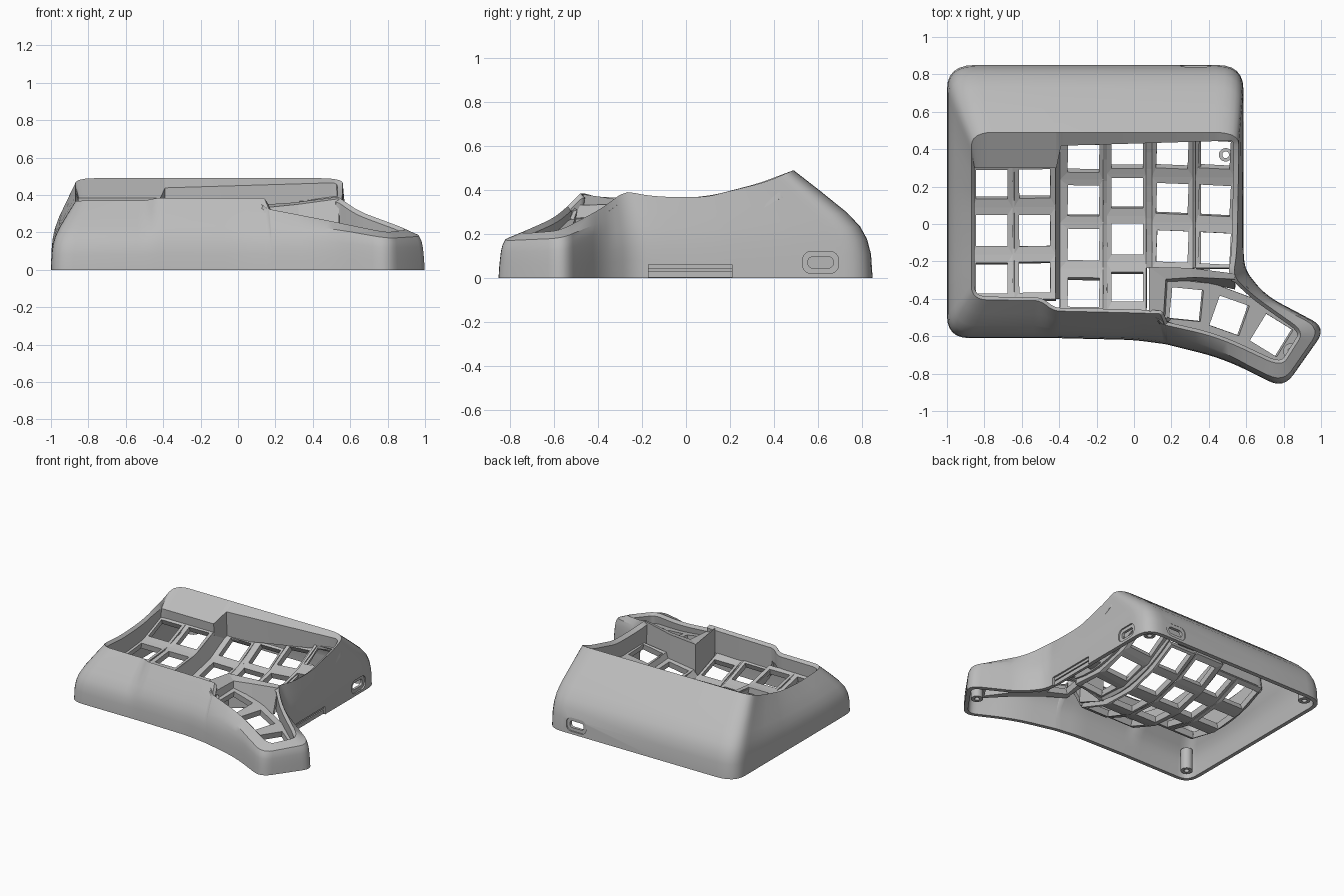
import bpy, bmesh, math
from mathutils import Vector, Matrix

if "Cube" in bpy.data.objects:
    bpy.data.objects.remove(bpy.data.objects["Cube"])

grey = bpy.data.materials.new("case_grey")
grey.use_nodes = True
grey.diffuse_color = (0.5, 0.5, 0.5, 1)
grey.node_tree.nodes["Principled BSDF"].inputs["Base Color"].default_value = (0.5, 0.5, 0.5, 1)


def finish(bm, name):
    mesh = bpy.data.meshes.new(name)
    bm.to_mesh(mesh)
    bm.free()
    mesh.materials.append(grey)
    obj = bpy.data.objects.new(name, mesh)
    bpy.context.collection.objects.link(obj)
    return obj


def activate(obj):
    bpy.ops.object.select_all(action='DESELECT')
    obj.select_set(True)
    bpy.context.view_layer.objects.active = obj


def thicken(obj, thickness):
    mod = obj.modifiers.new("thickness", 'SOLIDIFY')
    mod.thickness = thickness
    mod.offset = -1
    activate(obj)
    bpy.ops.object.modifier_apply(modifier=mod.name)


def smooth(obj, degrees):
    activate(obj)
    bpy.ops.object.shade_smooth_by_angle(angle=math.radians(degrees))


def loft(bm, rows, closed=False):
    rows = [[bm.verts.new(p) for p in row] for row in rows]
    for low, high in zip(rows, rows[1:]):
        for i in range(0 if closed else 1, len(low)):
            bm.faces.new((low[i - 1], low[i], high[i], high[i - 1]))


# Key columns: left, right, front, back, depth, key x, key centres, tilt
columns = [
    (-.86, -.65, -.4, .32, .06, -.76, (-.29, -.035, .21), 0),
    (-.64, -.42, -.4, .32, .06, -.53, (-.285, -.035, .215), .01),
    (-.395, -.165, -.465, .46, .15, -.27, (-.365, -.11, .125, .35), -.01),
    (-.145, .065, -.465, .46, .16, -.035, (-.335, -.08, .165, .37), 0),
    (.095, .315, -.235, .47, .12, .205, (-.12, .135, .37), -.04),
    (.33, .54, -.235, .47, .08, .43, (-.13, .125, .37), -.05),
]


# Heights of the curved main key plate and the sloping thumb plate
def main_height(x, y):
    depth = [c[4] for c in columns if c[0] <= max(x, columns[0][0])][-1]
    if x < -0.41:
        return 0.27 + 0.65 * (y + 0.05) ** 2 + 0.08 * y - depth
    return 0.25 + 0.65 * y * y + 0.08 * y + 0.12 * max(0, x - 0.07) - depth


def thumb_height(x, y):
    return 0.27 - 0.2 * (x - 0.2) + 0.1 * (y + 0.45)


# Outline stations: base x, base y, rim x, rim y, rim z, corner radius
stations = [
    (-1, .85, -.87, .49, .49, .15),
    (-1, .58, -.87, .33, .43, .1),
    (-1, .1, -.87, .1, .37, .15),
    (-1, -.2, -.87, -.15, .355, .1),
    (-1, -.61, -.87, -.405, .37, .12),
    (-.5, -.61, -.5, -.41, .37, .04),
    (-.42, -.61, -.43, -.465, .385, .035),
    (0, -.62, 0, -.475, .385, .07),
    (.15, -.64, .14, -.48, .385, .005),
    (.18, -.645, .165, -.54, .325, .005),
    (.48, -.72, .45, -.605, .27, .14),
    (.8, -.88, .79, -.765, .2, .09),
    (1.03, -.555, .91, -.575, .215, .09),
    (.7, -.38, .64, -.385, .315, .09),
    (.59, -.24, .53, -.28, .395, .06),
    (.585, -.08, .55, -.15, .37, .07),
    (.585, .1, .555, .08, .365, .09),
    (.585, .58, .56, .36, .435, .1),
    (.585, .85, .56, .49, .49, .14),
    (-.385, .85, -.385, .49, .49, .005),
    (-.42, .85, -.42, .49, .49, .005),
]


def rounded(points, steps=7):
    out = []
    for i, p in enumerate(points):
        prev, nxt = points[i - 1], points[(i + 1) % len(points)]
        ends = []
        for q in (prev, nxt):
            t = min(0.48, p[5] / math.dist(p[:2], q[:2]))
            ends.append([a + (b - a) * t for a, b in zip(p[:5], q[:5])])
        for k in range(steps):
            t = k / (steps - 1)
            out.append([(1 - t) ** 2 * a + 2 * t * (1 - t) * m + t * t * b
                        for a, m, b in zip(ends[0], p[:5], ends[1])])
    return out


# Hollow case: outer wall, rim, sloping lip and well wall down to the plates
outline = rounded(stations)
soft = [(0, 0), (.02, .22), (.07, .36), (.16, .48), (.33, .61), (.65, .8), (1, 1)]
boxy = [(0, 0), (.03, .25), (.06, .42), (.1, .58), (.16, .72), (.28, .84), (1, 1)]
loops = []
for (fa, ha), (fb, hb) in zip(soft, boxy):
    loop = []
    for ox, oy, rx, ry, rz in outline:
        w = min(1, max(0, (0.34 - rz) / 0.1))
        f, h = fa + (fb - fa) * w, ha + (hb - ha) * w
        loop.append((ox + (rx - ox) * f, oy + (ry - oy) * f, rz * h))
    loops.append(loop)

lip, well = [], []
for i, (ox, oy, rx, ry, rz) in enumerate(outline):
    a, b = outline[i - 1], outline[(i + 1) % len(outline)]
    along = Vector((b[2] - a[2], b[3] - a[3])).normalized()
    inset = 0.028 if rx > 0.5 and ry > -0.3 else 0.018
    x, y, z = rx - along.y * inset, ry + along.x * inset, rz - 0.02
    if x < -0.405:
        y, z = min(y, 0.3), min(z, 0.385)
    else:
        y, z = min(y, 0.43 + 0.03 * x), min(z, 0.45 + 0.03 * x)
    lip.append((x, y, z))
    floor = thumb_height(x, y) if x > 0.1 and y < -0.24 else main_height(x, y)
    well.append((x + along.y * 0.008, y - along.x * 0.008, min(floor - 0.02, z - 0.02)))

bm = bmesh.new()
loft(bm, loops + [lip, well], closed=True)
case = finish(bm, "case_shell")
thicken(case, 0.03)


# Port recesses, port openings and the side notch
def cut(size, location, axis=None):
    bm = bmesh.new()
    bmesh.ops.create_cube(bm, size=1)
    bmesh.ops.scale(bm, vec=size, verts=bm.verts)
    if axis is not None:
        edges = [e for e in bm.edges
                 if abs((e.verts[0].co - e.verts[1].co).normalized()[axis]) > 0.9]
        bmesh.ops.bevel(bm, geom=edges, offset=size[2] * 0.4, segments=6,
                        profile=0.5, affect='EDGES')
    bmesh.ops.translate(bm, vec=location, verts=bm.verts)
    cutter = finish(bm, "cutter")
    cutter.hide_render = True
    mod = case.modifiers.new("cut", 'BOOLEAN')
    mod.operation = 'DIFFERENCE'
    mod.object = cutter
    activate(case)
    bpy.ops.object.modifier_apply(modifier=mod.name)
    bpy.data.objects.remove(cutter)


cut((.04, .165, .1), (.594, .613, .07), 0)
cut((.165, .04, .1), (.33, .858, .07), 1)
cut((.14, .115, .05), (.57, .613, .07), 0)
cut((.115, .14, .05), (.33, .84, .07), 1)
cut((.12, .38, .1), (.57, .02, .01))
smooth(case, 32)


# A plate cell with a square key opening
def key_cell(bm, corners, centre, angle, height, half=0.084, squash=1):
    turn = Matrix.Rotation(angle, 2)
    hole = [Vector(centre) + turn @ Vector((sx * half, sy * half * squash))
            for sx, sy in ((-1, -1), (1, -1), (1, 1), (-1, 1))]
    outer = [bm.verts.new((x, y, height(x, y))) for x, y in corners]
    inner = [bm.verts.new((x, y, height(x, y))) for x, y in hole]
    for i in range(4):
        j = (i + 1) % 4
        bm.faces.new((outer[i], outer[j], inner[j], inner[i]))


for number, (x0, x1, front, back, _, kx, centres, tilt) in enumerate(columns, 1):
    bm = bmesh.new()
    breaks = [front] + [(a + b) / 2 for a, b in zip(centres, centres[1:])] + [back]
    for y0, y1, ky in zip(breaks, breaks[1:], centres):
        slope = main_height(kx, ky + .05) - main_height(kx, ky - .05)
        key_cell(bm, ((x0, y0), (x1, y0), (x1, y1), (x0, y1)), (kx, ky), tilt,
                 main_height, squash=1 / math.hypot(1, slope * 10))
    bmesh.ops.remove_doubles(bm, verts=bm.verts, dist=0.0005)
    thicken(finish(bm, "key_column_%d" % number), 0.045)

# Webs joining neighbouring columns
for number, (a, b) in enumerate(zip(columns, columns[1:]), 1):
    front, back = max(a[2], b[2]), max(a[3], b[3])
    ys = [front + (back - front) * k / 8 for k in range(9)]
    bm = bmesh.new()
    loft(bm, [[(x, y, main_height(x, y)) for y in ys] for x in (b[0], a[1])])
    thicken(finish(bm, "column_web_%d" % number), 0.03)

# Thumb plate, divided by back and front points
dividers = [((.15, -.29), (.155, -.55)), ((.43, -.32), (.36, -.59)),
            ((.67, -.41), (.57, -.66)), ((.9, -.57), (.79, -.755))]
thumb_keys = [((.28, -.43), -.1), ((.51, -.49), -.34), ((.735, -.595), -.55)]
bm = bmesh.new()
for (b0, f0), (b1, f1), (centre, angle) in zip(dividers, dividers[1:], thumb_keys):
    key_cell(bm, (f0, f1, b1, b0), centre, angle, thumb_height)
bmesh.ops.remove_doubles(bm, verts=bm.verts, dist=0.0005)
thicken(finish(bm, "thumb_plate"), 0.045)

# Ridge between the main well and the thumb well
crest = [(.08, -.465, .38), (.08, -.23, .345), (.3, -.235, .36), (.535, -.265, .39)]
brow = [(.155, -.535, .33), (.17, -.295, .335), (.32, -.285, .35), (.54, -.295, .38)]
foot = [(.165, -.55), (.18, -.31), (.33, -.305), (.54, -.35)]
bm = bmesh.new()
loft(bm, [[(x, y, thumb_height(x, y) - 0.01) for x, y in foot], brow, crest,
          [(x, y, main_height(x, y) - 0.02) for x, y, _ in crest]])
thicken(finish(bm, "well_ridge"), 0.02)


# Hollow screw posts
def post(name, x, y, z0, z1, radius=0.042, bore=0.018, sides=20):
    bm = bmesh.new()
    section = ((radius, z0), (radius, z1), (bore, z1), (bore, z0), (radius, z0))
    loft(bm, [[(x + r * math.cos(a), y + r * math.sin(a), z)
               for a in (math.tau * k / sides for k in range(sides))]
              for r, z in section], closed=True)
    bmesh.ops.remove_doubles(bm, verts=bm.verts, dist=0.0005)
    smooth(finish(bm, name), 40)


post("front_left_post", -.9, -.51, .02, .18)
post("back_left_post", -.9, .75, .02, .2)
post("back_right_post", .49, .75, .02, .2)
post("thumb_post", .84, -.68, .02, .14)
post("plate_post", .49, .37, .2, .3, .036)

# Recessed bars behind the side notch
for name, z, height in (("notch_bar_lower", .017, .03), ("notch_bar_upper", .05, .02)):
    bm = bmesh.new()
    bmesh.ops.create_cube(bm, size=1)
    bmesh.ops.scale(bm, vec=(.02, .38, height), verts=bm.verts)
    bmesh.ops.translate(bm, vec=(.562, .02, z), verts=bm.verts)
    finish(bm, name)
